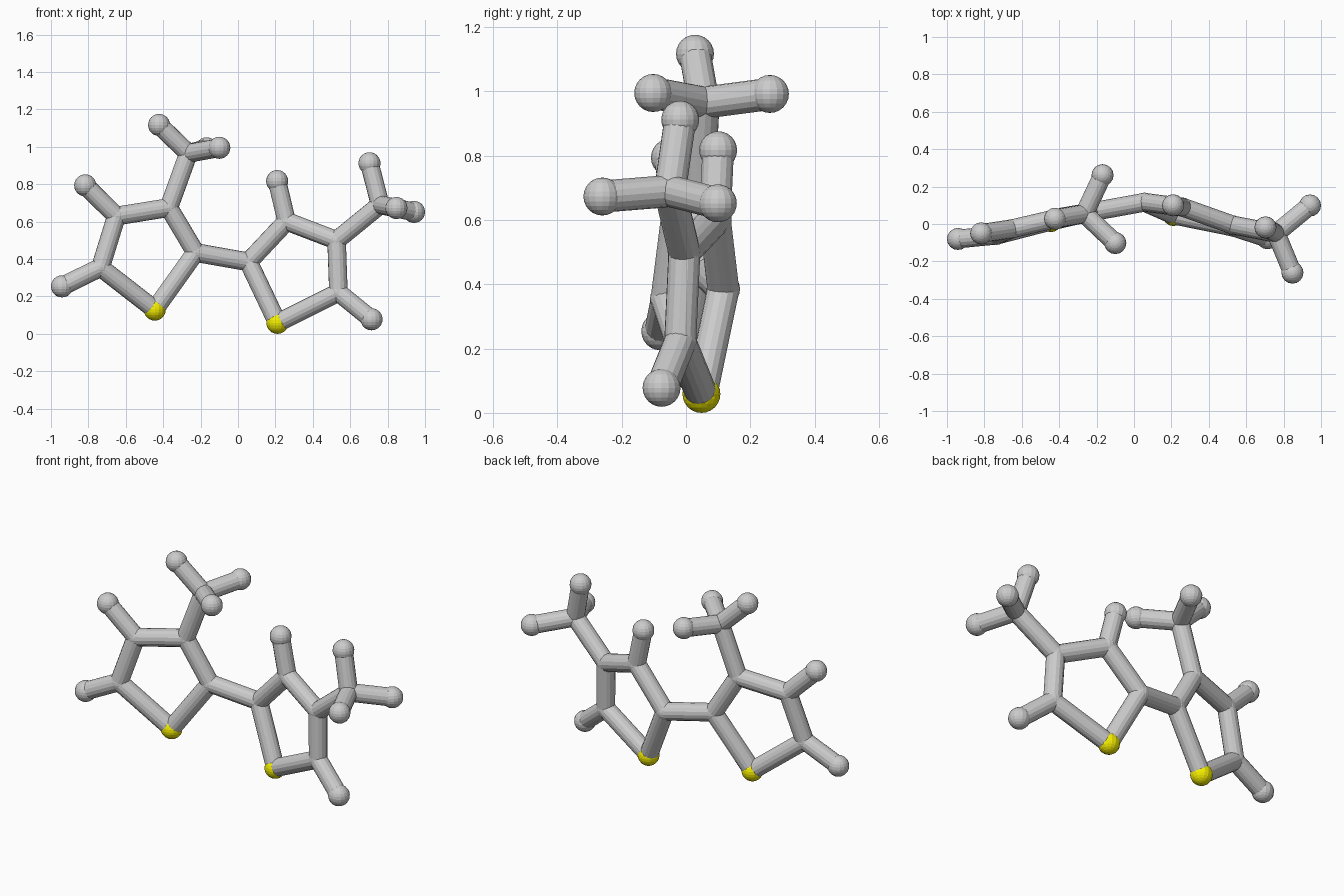
import bpy
from mathutils import Vector

if "Cube" in bpy.data.objects:
    bpy.data.objects.remove(bpy.data.objects["Cube"])

R_BALL, R_ROD = 0.059, 0.05

# joint positions: ring corners, then branch and tip points
P = {
    # left ring
    "sl": (-0.445, 0.015, 0.13), "a1": (-0.735, -0.06, 0.355),
    "a2": (-0.65, -0.025, 0.63), "a3": (-0.37, 0.04, 0.675),
    "a4": (-0.227, 0.065, 0.435), "am": (-0.265, 0.055, 0.965),
    # right ring
    "sr": (0.211, 0.048, 0.059), "b1": (0.537, -0.018, 0.222),
    "b2": (0.527, -0.005, 0.50), "b3": (0.26, 0.09, 0.602),
    "b4": (0.056, 0.116, 0.385), "bm": (0.76, -0.05, 0.69),
    # tips
    "h1": (-0.941, -0.08, 0.254), "h2": (-0.817, -0.05, 0.794),
    "h3": (-0.422, 0.028, 1.117), "h4": (-0.10, -0.102, 0.995),
    "h5": (-0.168, 0.261, 0.992), "h6": (0.209, 0.10, 0.817),
    "h7": (0.714, -0.076, 0.078), "h8": (0.703, -0.018, 0.912),
    "h9": (0.941, 0.099, 0.652), "h10": (0.847, -0.26, 0.673),
}
RODS = ("sl-a1 a1-a2 a2-a3 a3-a4 a4-sl a3-am a4-b4 "
        "sr-b1 b1-b2 b2-b3 b3-b4 b4-sr b2-bm "
        "a1-h1 a2-h2 am-h3 am-h4 am-h5 b3-h6 b1-h7 bm-h8 bm-h9 bm-h10").split()

yellow = bpy.data.materials.new("yellow")
yellow.diffuse_color = (0.9, 0.85, 0.0, 1)
yellow.use_nodes = True
yellow.node_tree.nodes["Principled BSDF"].inputs["Base Color"].default_value = yellow.diffuse_color


def ball(name, loc, r, mat=None):
    bpy.ops.mesh.primitive_uv_sphere_add(segments=16, ring_count=12, radius=r, location=loc)
    ob = bpy.context.object
    ob.name = name
    if mat:
        ob.data.materials.append(mat)


def rod(a, b):
    a, b = Vector(a), Vector(b)
    d = b - a
    bpy.ops.mesh.primitive_cylinder_add(vertices=16, radius=R_ROD, depth=d.length,
                                        location=(a + b) / 2)
    ob = bpy.context.object
    ob.name = "bond_rod"
    ob.rotation_mode = "QUATERNION"
    ob.rotation_quaternion = d.to_track_quat("Z", "Y")


# balls: yellow ring corners, grey tips, and flush joints elsewhere
for key, loc in P.items():
    if key[0] == "s":
        ball("yellow_atom", loc, R_BALL, yellow)
    elif key[0] == "h":
        ball("tip_atom", loc, R_BALL)
    else:
        ball("joint_atom", loc, R_ROD + 0.002)

# connecting rods
for pair in RODS:
    a, b = pair.split("-")
    rod(P[a], P[b])
